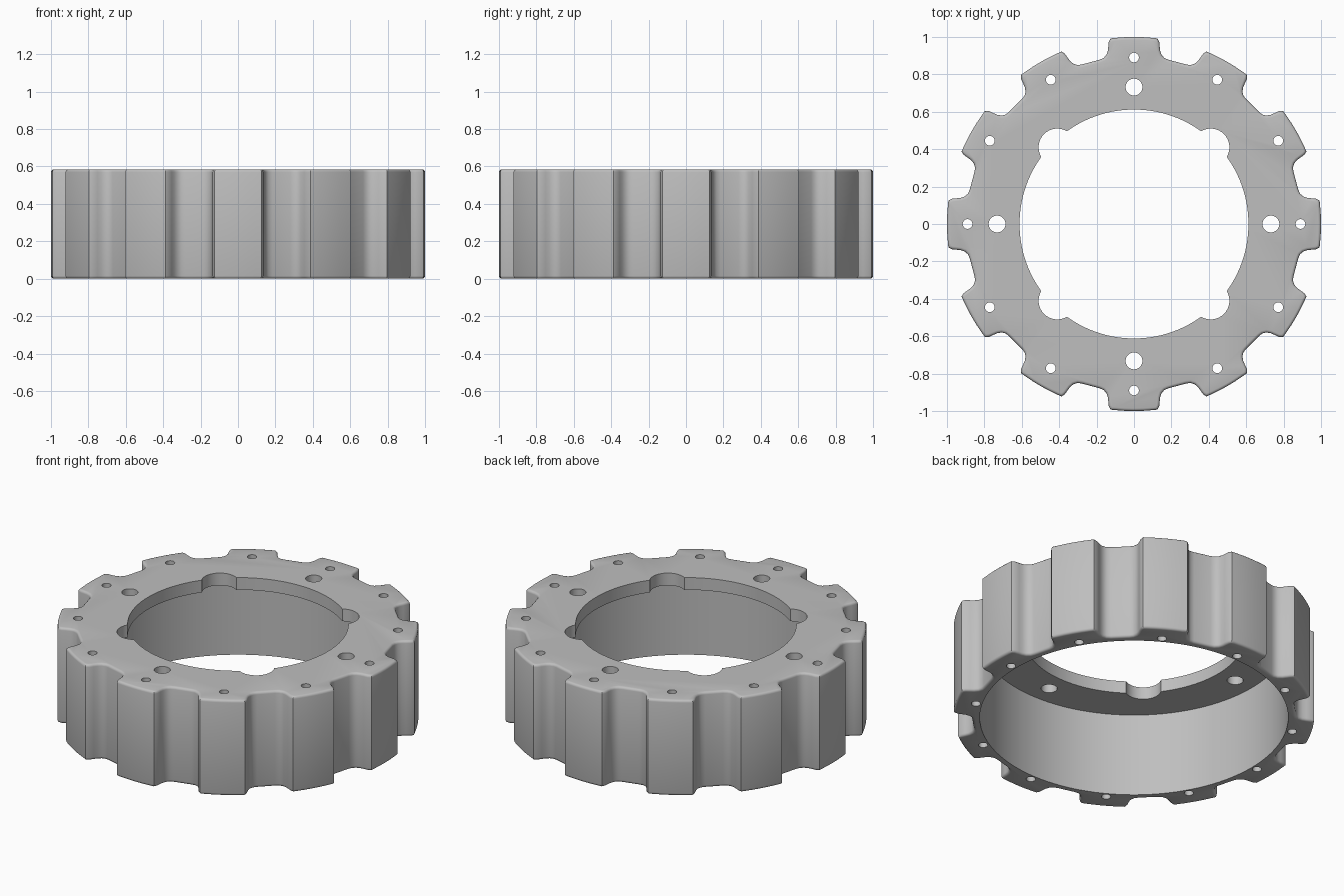
import bpy
import bmesh
import math
from mathutils import Matrix, Vector

if "Cube" in bpy.data.objects:
    bpy.data.objects.remove(bpy.data.objects["Cube"])

HEIGHT = 0.585
PLATE = 0.075
BORE_RADIUS = 0.855
TEETH = 12

grey = bpy.data.materials.new("light grey metal")
grey.use_nodes = True
colour = (0.52, 0.52, 0.52, 1)
grey.diffuse_color = colour
grey.node_tree.nodes["Principled BSDF"].inputs["Base Color"].default_value = colour


def to_object(bm, name):
    bmesh.ops.recalc_face_normals(bm, faces=bm.faces)
    mesh = bpy.data.meshes.new(name)
    bm.to_mesh(mesh)
    bm.free()
    mesh.materials.append(grey)
    obj = bpy.data.objects.new(name, mesh)
    bpy.context.collection.objects.link(obj)
    return obj


def ring_positions(count, radius, start=0):
    angles = [math.radians(start) + math.tau * i / count for i in range(count)]
    return [(radius * math.cos(a), radius * math.sin(a)) for a in angles]


def cylinders(name, centres, radius, low, high, sides):
    bm = bmesh.new()
    for x, y in centres:
        place = Matrix.Translation((x, y, (low + high) / 2))
        bmesh.ops.create_cone(bm, cap_ends=True, segments=sides, radius1=radius,
                              radius2=radius, depth=high - low, matrix=place)
    obj = to_object(bm, name)
    obj.hide_render = True
    return obj


# Outline: half a notch (sideways, outward), mirrored and repeated around
half_notch = [(0.05, 0.896), (0.072, 0.899), (0.091, 0.911), (0.104, 0.93),
              (0.112, 0.95), (0.121, 0.974), (0.136, 0.991)]
notch = [(-t, r) for t, r in reversed(half_notch)] + half_notch
step = math.tau / TEETH
tooth_half = step / 2 - math.atan2(*half_notch[-1])
outline = []
for i in range(TEETH):
    turn = Matrix.Rotation(-(i + 0.5) * step, 2)
    outline += [turn @ Vector(p) for p in notch]
    for k in (-0.8, -0.4, 0, 0.4, 0.8):
        a = (i + 1) * step + k * tooth_half
        outline.append(Vector((math.sin(a), math.cos(a))))

# Toothed body with rounded top and bottom rims
bm = bmesh.new()
base = bm.faces.new([bm.verts.new((p.x, p.y, 0)) for p in outline])
raised = bmesh.ops.extrude_face_region(bm, geom=[base], use_keep_orig=True)
bmesh.ops.translate(bm, vec=(0, 0, HEIGHT),
                    verts=[v for v in raised["geom"] if isinstance(v, bmesh.types.BMVert)])
rims = [e for e in bm.edges if abs(e.verts[0].co.z - e.verts[1].co.z) < 0.001]
bmesh.ops.bevel(bm, geom=rims, offset=0.015, offset_type='OFFSET', segments=3,
                profile=0.5, affect='EDGES', clamp_overlap=False)
body = to_object(bm, "toothed_ring")

# Bore, top opening with four scallops, and bolt holes
cutters = [
    cylinders("bore_cutter", [(0, 0)], BORE_RADIUS, -0.2, HEIGHT - PLATE, 128),
    cylinders("opening_cutter", [(0, 0)], 0.612, 0.3, 0.8, 128),
    cylinders("scallop_cutter", ring_positions(4, 0.58, 45), 0.1, 0.3, 0.8, 40),
    cylinders("large_hole_cutter", ring_positions(4, 0.732), 0.045, 0.3, 0.8, 32),
    cylinders("small_hole_cutter", ring_positions(TEETH, 0.89), 0.026, -0.2, 0.8, 24),
]
for cutter in cutters:
    cut = body.modifiers.new(cutter.name, 'BOOLEAN')
    cut.operation = 'DIFFERENCE'
    cut.solver = 'EXACT'
    cut.object = cutter

# Bake the cuts and remove the cutters
bpy.context.view_layer.update()
graph = bpy.context.evaluated_depsgraph_get()
finished = bpy.data.meshes.new_from_object(body.evaluated_get(graph))
body.modifiers.clear()
body.data = finished
for cutter in cutters:
    bpy.data.objects.remove(cutter)

# Smooth shading with crisp edges
bpy.ops.object.select_all(action='DESELECT')
body.select_set(True)
bpy.context.view_layer.objects.active = body
bpy.ops.object.shade_smooth_by_angle(angle=math.radians(32))
